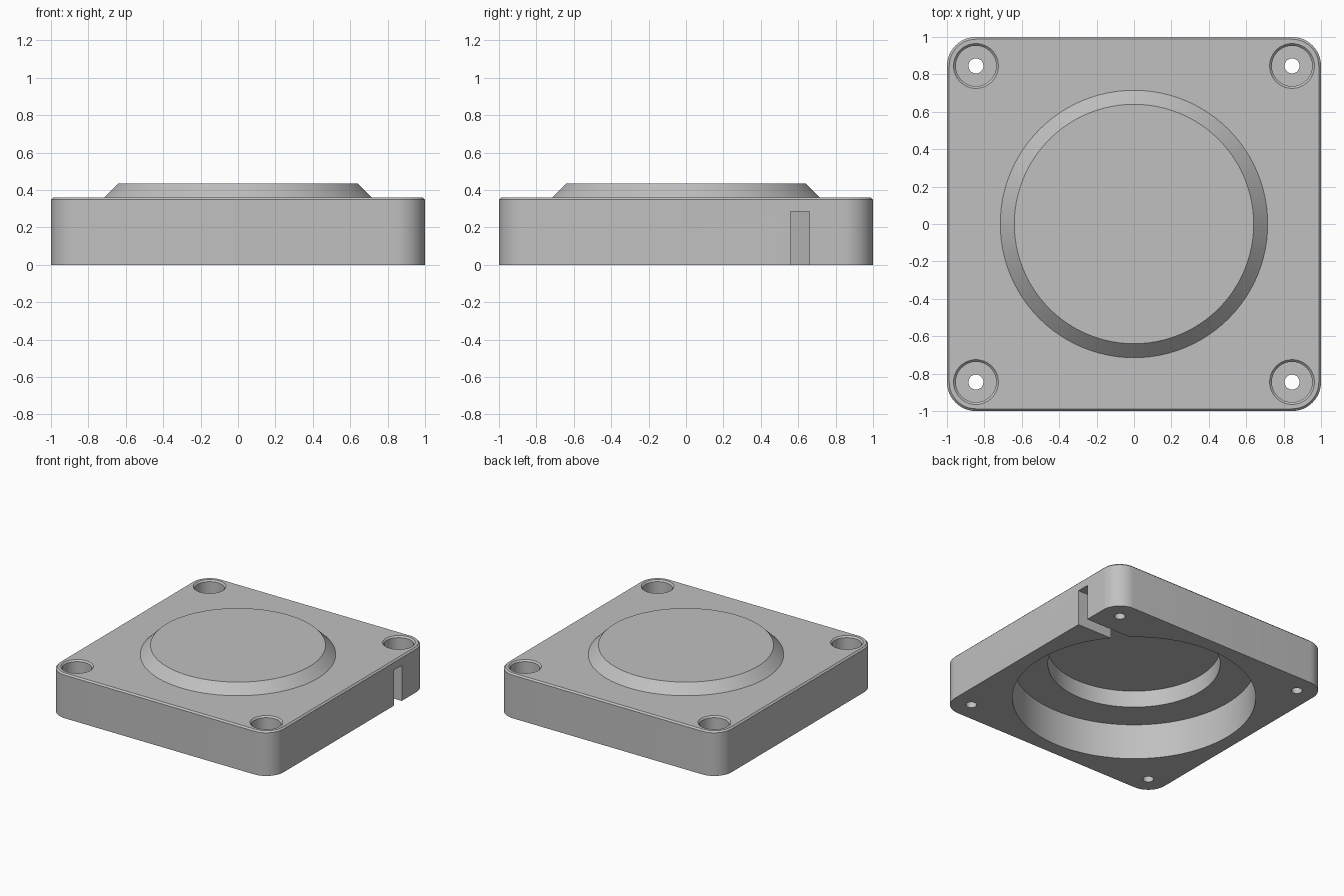
import bpy, bmesh, math

cube = bpy.data.objects.get("Cube")
if cube:
    bpy.data.objects.remove(cube, do_unlink=True)

grey = bpy.data.materials.new("plain_grey")
grey.use_nodes = True
colour = (0.53, 0.53, 0.53, 1)
grey.diffuse_color = colour
grey.node_tree.nodes["Principled BSDF"].inputs["Base Color"].default_value = colour


def stack(name, loops):
    """Closed solid joining equal-length loops of points, lowest first."""
    bm = bmesh.new()
    rings = [[bm.verts.new(p) for p in loop] for loop in loops]
    n = len(rings[0])
    for low, high in zip(rings, rings[1:]):
        for i in range(n):
            j = (i + 1) % n
            bm.faces.new((low[i], low[j], high[j], high[i]))
    bm.faces.new(rings[0][::-1])
    bm.faces.new(rings[-1])
    bmesh.ops.recalc_face_normals(bm, faces=bm.faces)
    mesh = bpy.data.meshes.new(name)
    bm.to_mesh(mesh)
    bm.free()
    mesh.materials.append(grey)
    obj = bpy.data.objects.new(name, mesh)
    bpy.context.collection.objects.link(obj)
    return obj


def turned(name, profile, x=0, y=0, sides=96):
    """Turned solid from (radius, height) pairs."""
    angles = [math.tau * i / sides for i in range(sides)]
    return stack(name, [[(x + r * math.cos(a), y + r * math.sin(a), z) for a in angles]
                        for r, z in profile])


def rounded_square(half, radius, z, steps=12):
    c = half - radius
    points = []
    for k, (sx, sy) in enumerate(((1, 1), (-1, 1), (-1, -1), (1, -1))):
        for i in range(steps + 1):
            a = math.pi / 2 * (k + i / steps)
            points.append((sx * c + radius * math.cos(a), sy * c + radius * math.sin(a), z))
    return points


def combine(target, tool, operation):
    mod = target.modifiers.new(tool.name, 'BOOLEAN')
    mod.object = tool
    mod.operation = operation
    mod.solver = 'EXACT'
    bpy.ops.object.select_all(action='DESELECT')
    bpy.context.view_layer.objects.active = target
    target.select_set(True)
    bpy.ops.object.modifier_apply(modifier=mod.name)
    bpy.data.objects.remove(tool, do_unlink=True)


HEIGHT, DEPTH, CHAMFER, CORNER, HOLE = 0.36, 0.285, 0.012, 0.155, 0.845

# Square housing with rounded corners and a chamfered top rim
housing = stack("housing", [
    rounded_square(1, CORNER, 0),
    rounded_square(1, CORNER, HEIGHT - CHAMFER),
    rounded_square(1 - CHAMFER, CORNER - CHAMFER, HEIGHT)])

# Raised round cap with a sloping edge
combine(housing, turned("raised_cap", [(0.715, 0.32), (0.715, HEIGHT), (0.64, 0.435)]), 'UNION')

# Round cavity underneath and the recess inside the cap
combine(housing, turned("cavity", [(0.89, -0.1), (0.89, DEPTH)]), 'DIFFERENCE')
combine(housing, turned("cap_recess", [(0.63, 0.2), (0.63, 0.42)]), 'DIFFERENCE')

# Stepped screw holes in the corners
floor = HEIGHT - 0.11
for sx in (-1, 1):
    for sy in (-1, 1):
        hole = turned("screw_hole", [
            (0.04, -0.1), (0.04, floor), (0.108, floor),
            (0.108, HEIGHT - CHAMFER), (0.12, HEIGHT), (0.12, HEIGHT + 0.1)],
            sx * HOLE, sy * HOLE, 48)
        combine(housing, hole, 'DIFFERENCE')

# Cable slot through the left wall
corners = ((0.5, 0.56), (1.1, 0.56), (1.1, 0.66), (0.5, 0.66))
slot = stack("cable_slot", [[(x, y, z) for x, y in corners] for z in (-0.1, DEPTH + 0.001)])
combine(housing, slot, 'DIFFERENCE')

bpy.ops.object.select_all(action='DESELECT')
housing.select_set(True)
bpy.context.view_layer.objects.active = housing
bpy.ops.object.shade_smooth_by_angle(angle=math.radians(25))
